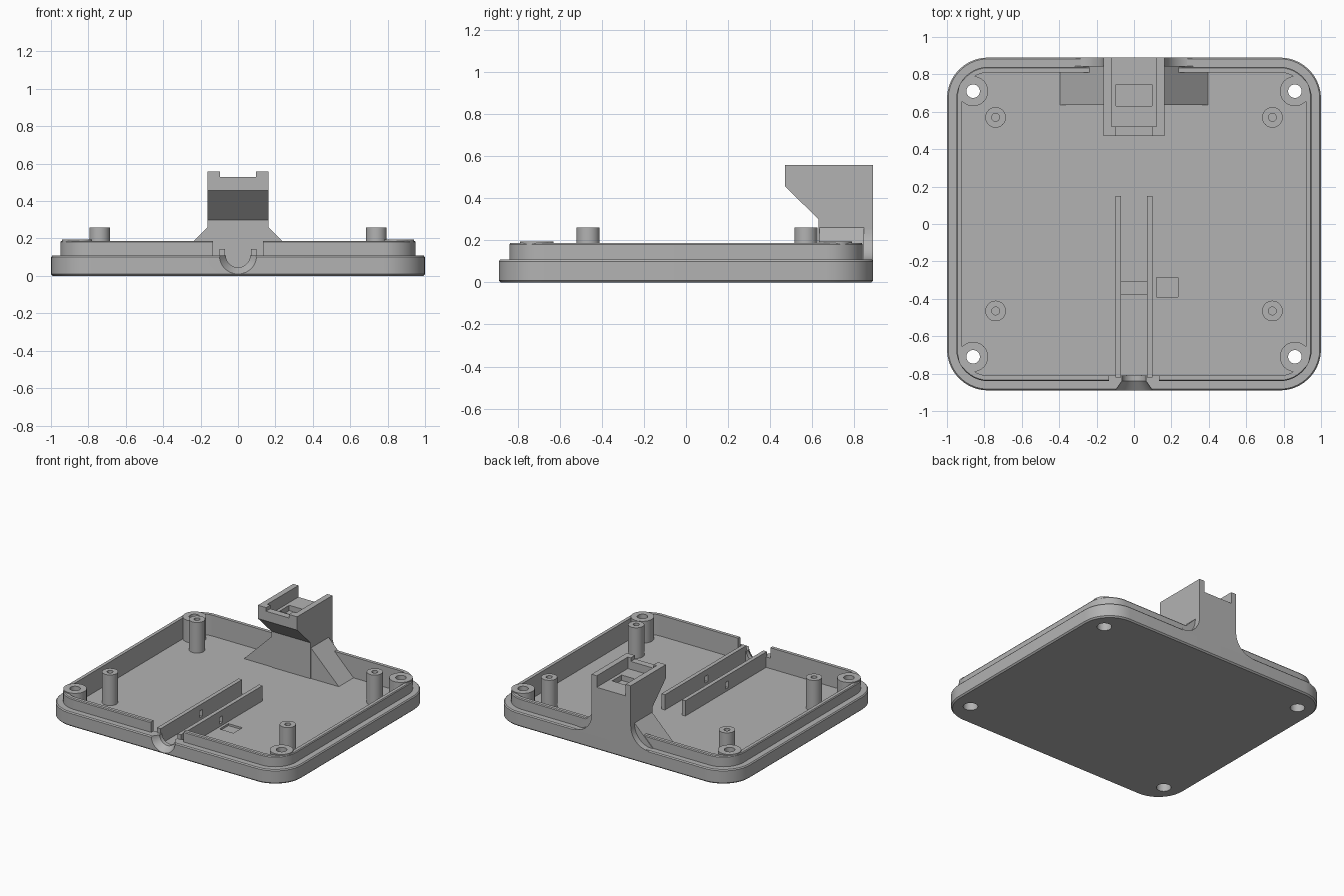
import bpy, bmesh, math
from mathutils import Matrix, Vector

if "Cube" in bpy.data.objects:
    bpy.data.objects.remove(bpy.data.objects["Cube"])

grey = bpy.data.materials.new("plain grey")
grey.use_nodes = True
GREY = (0.45, 0.45, 0.45, 1)
grey.diffuse_color = GREY
grey.node_tree.nodes["Principled BSDF"].inputs["Base Color"].default_value = GREY


def finish(bm, name):
    bmesh.ops.recalc_face_normals(bm, faces=bm.faces)
    mesh = bpy.data.meshes.new(name)
    bm.to_mesh(mesh)
    bm.free()
    ob = bpy.data.objects.new(name, mesh)
    bpy.context.collection.objects.link(ob)
    mesh.materials.append(grey)
    return ob


def loft(name, rings):
    """Closed solid skinned through equal-length rings of points."""
    bm = bmesh.new()
    loops = [[bm.verts.new(p) for p in ring] for ring in rings]
    for a, b in zip(loops, loops[1:]):
        for i in range(len(a)):
            j = (i + 1) % len(a)
            bm.faces.new((a[i], a[j], b[j], b[i]))
    bm.faces.new(loops[0])
    bm.faces.new(loops[-1])
    return finish(bm, name)


def box(name, x0, x1, y0, y1, z0, z1):
    ring = [(x0, y0), (x1, y0), (x1, y1), (x0, y1)]
    return loft(name, [[(x, y, z) for x, y in ring] for z in (z0, z1)])


def turned(name, x, y, steps, sides=40):
    """Upright round solid from (radius, z) steps."""
    angles = [math.tau * i / sides for i in range(sides)]
    return loft(name, [[(x + r * math.cos(a), y + r * math.sin(a), z) for a in angles]
                       for r, z in steps])


def cut(ob, cutters):
    """Subtract the cutters from the object, then discard them."""
    for c in cutters:
        mod = ob.modifiers.new("cut", "BOOLEAN")
        mod.operation = "DIFFERENCE"
        mod.solver = "EXACT"
        mod.object = c
    bpy.context.view_layer.update()
    deps = bpy.context.evaluated_depsgraph_get()
    mesh = bpy.data.meshes.new_from_object(ob.evaluated_get(deps))
    ob.modifiers.clear()
    ob.data = mesh
    for c in cutters:
        bpy.data.objects.remove(c)


def rounded_ring(inset, z, steps=10):
    radius = 0.22 - inset
    pts = []
    for q, (sx, sy) in enumerate([(1, 1), (-1, 1), (-1, -1), (1, -1)]):
        for i in range(steps + 1):
            a = math.pi / 2 * (q + i / steps)
            pts.append((sx * 0.78 + radius * math.cos(a), sy * 0.67 + radius * math.sin(a), z))
    return pts


def screw_hole(x, y):
    return turned("hole_cutter", x, y, [(0.05, -0.1), (0.05, 0.08), (0.036, 0.08), (0.036, 0.3)])


FLOOR = 0.03
SCREWS = [(sx * 0.86, sy * 0.71) for sx in (-1, 1) for sy in (-1, 1)]
parts = []

# Tray: outer wall, stepped lip and hollow inside, as one skin
tray = loft("tray", [rounded_ring(i, z) for i, z in [
    (0.01, 0), (0, 0.01), (0, 0.1), (0.007, 0.108), (0.05, 0.108),
    (0.05, 0.18), (0.055, 0.187), (0.08, 0.187), (0.08, FLOOR)]])


# Cable opening: flared U channel open at the top
def u_ring(r, y):
    arc = [math.pi + math.pi * i / 20 for i in range(21)]
    return [(r, y, 0.3), (-r, y, 0.3)] + [(r * math.cos(a), y, 0.11 + r * math.sin(a)) for a in arc]


cable_cutter = loft("cable_cutter", [u_ring(r, y) for r, y in
                                     [(0.107, -0.9), (0.065, -0.84), (0.065, -0.78)]])
cutters = [cable_cutter,
           box("lip_cutter", -0.135, 0.135, -0.87, -0.79, 0.108, 0.3),
           box("strip_cutter", -0.07, 0.07, -0.375, -0.31, 0.015, 0.05),
           box("pocket_cutter", 0.12, 0.235, -0.39, -0.285, 0.015, 0.05)]
cut(tray, cutters + [screw_hole(x, y) for x, y in SCREWS])
parts.append(tray)

# Corner screw bosses
for x, y in SCREWS:
    boss = turned("screw_boss", x, y, [(0.08, 0.02), (0.08, 0.195)])
    cut(boss, [screw_hole(x, y)])
    parts.append(boss)

# Board posts with blind pilot holes
for x in (-0.74, 0.74):
    for y in (-0.465, 0.57):
        parts.append(turned("board_post", x, y, [
            (0.055, 0.02), (0.055, 0.26), (0.021, 0.26), (0.021, 0.08)]))

# Cable guide rails with a tie slot
for side, x in (("right", -0.1), ("left", 0.07)):
    rail = box(side + "_cable_rail", x, x + 0.03, -0.82, 0.15, 0.02, 0.145)
    cut(rail, [box("slot_cutter", x - 0.05, x + 0.08, -0.36, -0.325, 0.05, 0.1)])
    parts.append(rail)

# Tower with overhanging head, open channel, front notch and pocket
side_profile = [(0.47, 0.557), (0.47, 0.457), (0.63, 0.3), (0.63, 0.02),
                (0.85, 0.02), (0.85, 0.1), (0.89, 0.1), (0.89, 0.557)]
tower = loft("tower", [[(x, y, z) for y, z in side_profile] for x in (-0.163, 0.163)])
cut(tower, [box("channel_cutter", -0.12, 0.12, 0.52, 1, 0.47, 0.7),
            box("notch_cutter", -0.095, 0.095, 0.4, 0.53, 0.53, 0.7),
            box("well_cutter", -0.095, 0.095, 0.63, 0.745, 0.43, 0.6)])
parts.append(tower)

# Sloped buttress at the tower foot
foot = [(-0.395, FLOOR), (0.395, FLOOR), (0.163, 0.26), (-0.163, 0.26)]
parts.append(loft("tower_buttress", [[(x, y, z) for x, z in foot] for y in (0.635, 0.845)]))

# Back flange sweeping from the tower into the rim
sweep = [(0.31 - 0.147 * math.sin(a), 0.252 - 0.147 * math.cos(a))
         for a in (math.pi / 2 * i / 12 for i in range(13))]
outline = sweep + [(-x, z) for x, z in reversed(sweep)] + [(-0.31, 0.095), (0.31, 0.095)]
parts.append(loft("back_flange", [[(x, y, z) for x, z in outline] for y in (0.84, 0.89)]))

# Smooth the round walls and keep the hard edges
bpy.ops.object.select_all(action="DESELECT")
for ob in parts:
    ob.select_set(True)
bpy.context.view_layer.objects.active = tray
bpy.ops.object.shade_smooth_by_angle(angle=math.radians(30))
